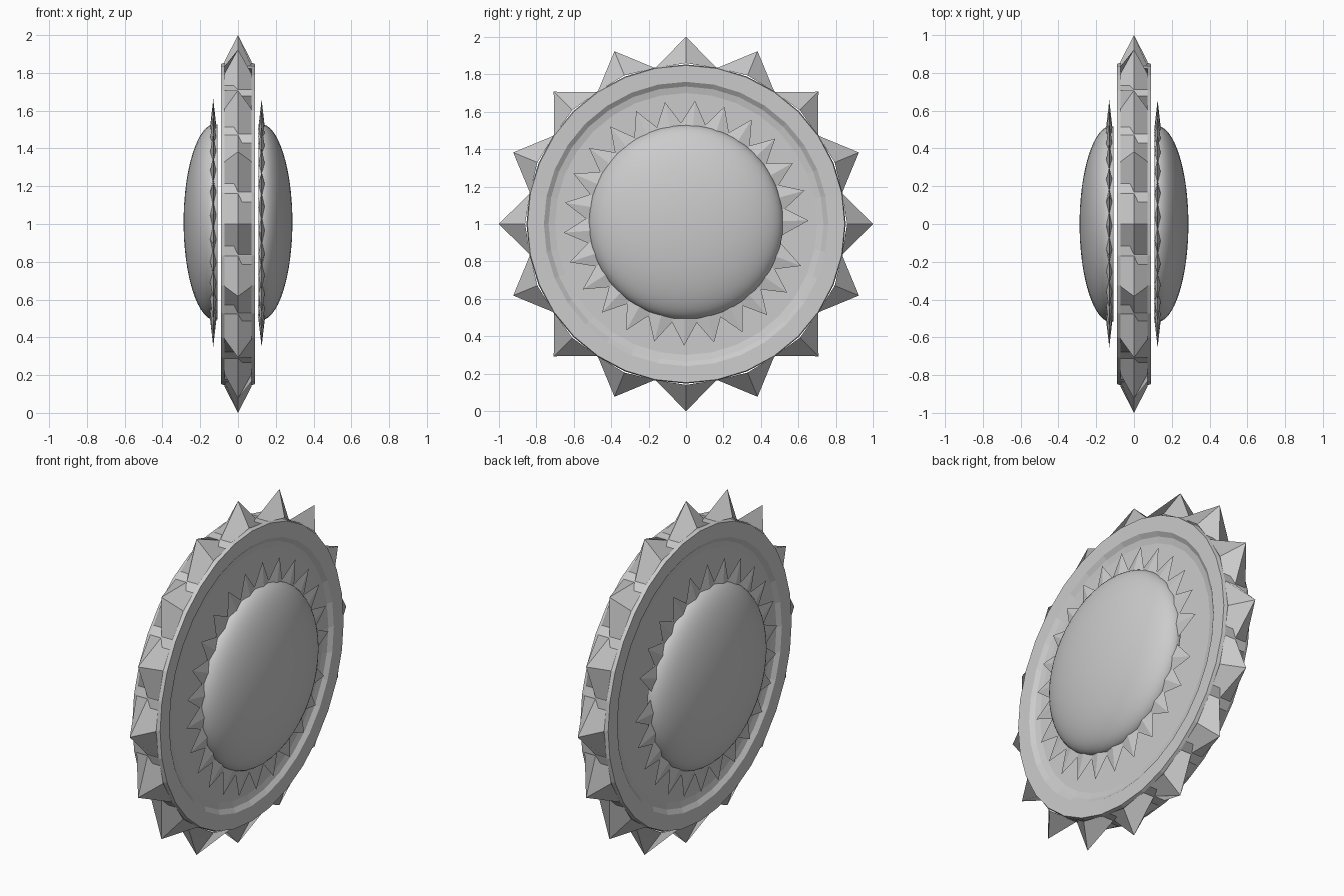
import bpy, bmesh, math
from mathutils import Matrix, Vector

if "Cube" in bpy.data.objects:
    bpy.data.objects.remove(bpy.data.objects["Cube"])

TAU = 2 * math.pi


def pt(x, r, a, zc=1.0):
    return Vector((x, r * math.cos(a), zc + r * math.sin(a)))


def finish(bm, name, smooth=None):
    bmesh.ops.remove_doubles(bm, verts=bm.verts, dist=1e-5)
    bmesh.ops.recalc_face_normals(bm, faces=bm.faces)
    me = bpy.data.meshes.new(name)
    bm.to_mesh(me)
    bm.free()
    ob = bpy.data.objects.new(name, me)
    bpy.context.collection.objects.link(ob)
    if smooth:
        bpy.ops.object.select_all(action='DESELECT')
        bpy.context.view_layer.objects.active = ob
        ob.select_set(True)
        bpy.ops.object.shade_smooth_by_angle(angle=math.radians(smooth))
    return ob


def loft(bm, rings):
    """Bridge neighbouring rings of equal length, closed around the axis."""
    rings = [[bm.verts.new(p) for p in r] for r in rings]
    n = len(rings[0])
    for a, b in zip(rings, rings[1:]):
        for i in range(n):
            j = (i + 1) % n
            bm.faces.new((a[i], a[j], b[j], b[i]))
    return rings


def lathe(name, profile, n, zc=1.0, smooth=None):
    bm = bmesh.new()
    rings = loft(bm, [[pt(x, r, TAU * i / n, zc) for i in range(n)] for x, r in profile])
    bm.faces.new(rings[0])
    bm.faces.new(rings[-1])
    return finish(bm, name, smooth)


# toothed rim: 16 faceted points, ridges falling to both sides
N = 32
bm = bmesh.new()
loft(bm, [[pt(x, (tip if i % 2 == 0 else 0.85), TAU * i / N) for i in range(N)]
          for x, tip in ((-0.072, 0.86), (0, 1.0), (0.072, 0.86))])
finish(bm, "toothed_rim")

# disc with a raised border and recessed face on both sides
half = [(0.062, 0.70), (0.07, 0.735), (0.088, 0.76), (0.09, 0.848), (0.072, 0.853)]
lathe("disc", [(-x, r) for x, r in half] + half[::-1], N)


# shallow domes floating just off each face
def dome(name, s):
    prof = [(s * 0.108, 0.515)]
    for k in range(16):
        t = math.pi / 2 * k / 16
        prof.append((s * (0.12 + 0.168 * math.sin(t)), 0.52 * math.cos(t)))
    prof.append((s * 0.288, 0.004))
    lathe(name, prof, 48, 1.01, 40)


# ring of 25 thin spikes behind each dome, leaving one wider gap
def spike_ring(name, s, x):
    bm = bmesh.new()
    for k in range(25):
        a = s * math.radians(1.2 + 14.1 * k)
        rot = Matrix.Translation((x, 0, 1.005)) @ Matrix.Rotation(a, 4, 'X')
        tip = bm.verts.new(rot @ Vector((0, 0.656, 0)))
        base = [bm.verts.new(rot @ Vector(c)) for c in
                ((0.018, 0.5, 0), (0, 0.5, 0.082), (-0.018, 0.5, 0), (0, 0.5, -0.082))]
        for i in range(4):
            bm.faces.new((base[i], base[(i + 1) % 4], tip))
        bm.faces.new(base[::-1])
    finish(bm, name)


for side, s, x in (("right", 1, 0.125), ("left", -1, -0.131)):
    dome(side + "_dome", s)
    spike_ring(side + "_spike_ring", s, x)
